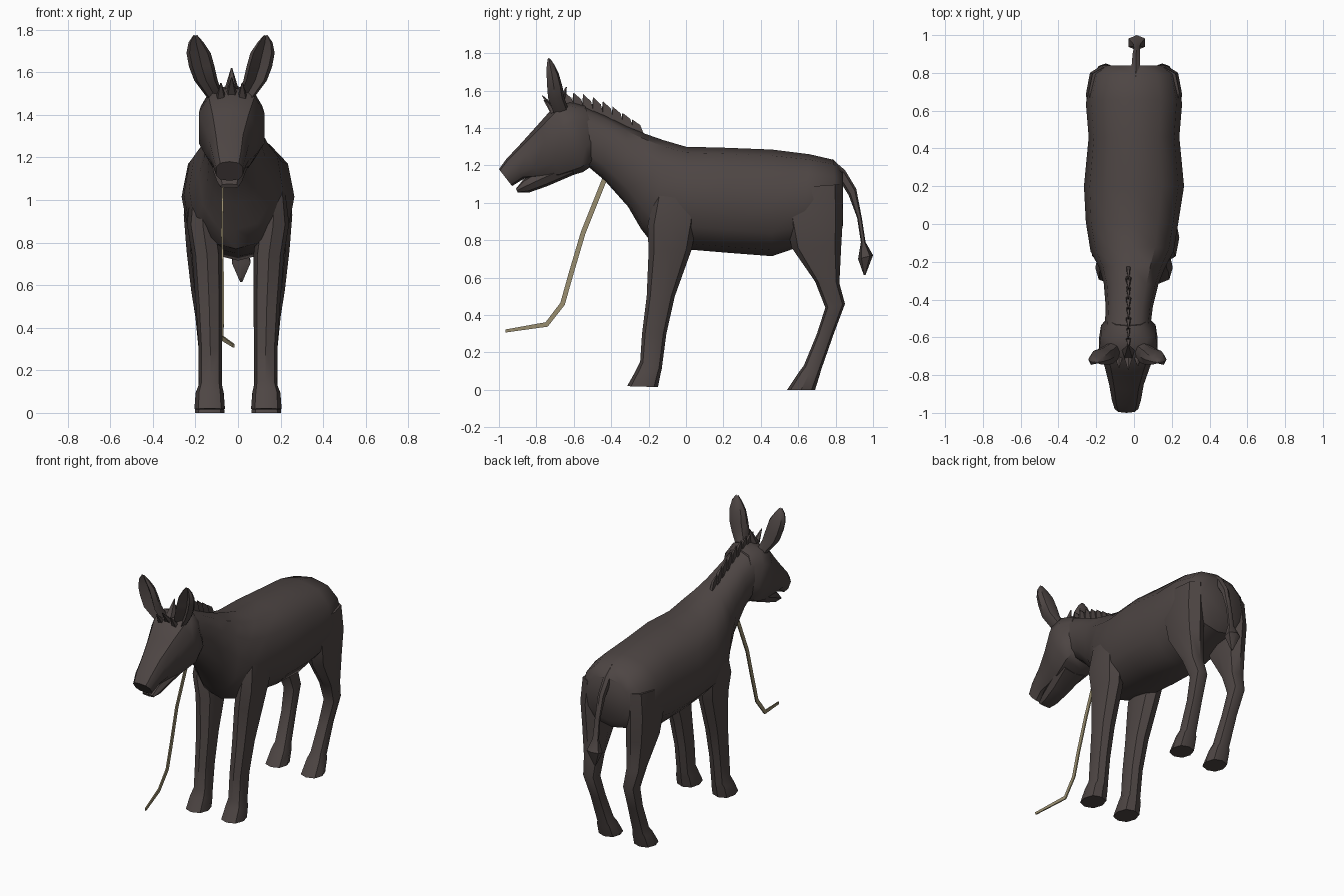
import bpy, bmesh, math
from mathutils import Vector

cube = bpy.data.objects.get("Cube")
if cube:
    bpy.data.objects.remove(cube, do_unlink=True)


def material(name, colour):
    mat = bpy.data.materials.new(name)
    mat.use_nodes = True
    mat.diffuse_color = (*colour, 1)
    mat.node_tree.nodes["Principled BSDF"].inputs["Base Color"].default_value = (*colour, 1)
    return mat


coat = material("dark_brown_coat", (.075, .06, .057))
straw = material("straw_rope", (.32, .27, .16))


def finish(name, bm, mat, angle=40):
    bmesh.ops.recalc_face_normals(bm, faces=bm.faces)
    mesh = bpy.data.meshes.new(name)
    bm.to_mesh(mesh)
    bm.free()
    mesh.materials.append(mat)
    obj = bpy.data.objects.new(name, mesh)
    bpy.context.collection.objects.link(obj)
    bpy.ops.object.select_all(action='DESELECT')
    obj.select_set(True)
    bpy.context.view_layer.objects.active = obj
    bpy.ops.object.shade_smooth_by_angle(angle=math.radians(angle))
    return obj


def skin(bm, loops):
    """Bridge matching vertex loops and cap both ends."""
    n = len(loops[0])
    for a, b in zip(loops, loops[1:]):
        for i in range(n):
            j = (i + 1) % n
            bm.faces.new((a[i], a[j], b[j], b[i]))
    bm.faces.new(loops[0])
    bm.faces.new(loops[-1])


def loft(name, rings, sides=10, power=.85, mat=coat, side=1, dx=0, dent=0):
    """Each ring: first (y, z) point, opposite (y, z) point, centre x, half width."""
    bm = bmesh.new()
    loops = []
    for y1, z1, y2, z2, x, w in rings:
        a, b = Vector((0, y1, z1)), Vector((0, y2, z2))
        mid, half = (a + b) / 2, (a - b) / 2
        loop = []
        for i in range(sides):
            t = math.tau * i / sides
            c, s = math.sin(t), math.cos(t)
            c = math.copysign(abs(c) ** power, c)
            s = math.copysign(abs(s) ** power, s)
            if i == 0:
                s -= dent
            p = mid + half * s
            p.x = dx + side * (x + w * c)
            loop.append(bm.verts.new(p))
        loops.append(loop)
    skin(bm, loops)
    return finish(name, bm, mat)


# Trunk and neck: top point, belly point, centre x, half width
loft("body_and_neck", [
    (.84, 1.17, .84, .88, 0, .16),
    (.79, 1.23, .8, .82, 0, .22),
    (.66, 1.26, .62, .77, 0, .255),
    (.46, 1.285, .46, .715, 0, .24),
    (.2, 1.295, .2, .735, 0, .265),
    (0, 1.3, .02, .75, -.01, .245),
    (-.12, 1.335, -.17, .77, -.01, .22),
    (-.22, 1.37, -.24, .86, -.01, .175),
    (-.32, 1.41, -.31, .98, -.015, .145),
    (-.44, 1.47, -.435, 1.12, -.025, .125),
    (-.58, 1.53, -.53, 1.2, -.035, .12),
], sides=12)

# Head, from the back of the skull to the muzzle
HEAD_X = -.03
loft("head", [
    (-.54, 1.52, -.46, 1.27, 0, .1),
    (-.62, 1.54, -.5, 1.2, 0, .15),
    (-.71, 1.51, -.55, 1.165, 0, .16),
    (-.79, 1.42, -.67, 1.13, -.005, .125),
    (-.88, 1.32, -.78, 1.13, -.01, .095),
    (-.96, 1.235, -.865, 1.13, -.01, .08),
    (-1, 1.18, -.93, 1.09, -.01, .065),
], dx=HEAD_X, power=.75)
loft("lower_jaw", [
    (-.62, 1.25, -.6, 1.15, 0, .1),
    (-.8, 1.17, -.74, 1.09, -.01, .075),
    (-.87, 1.125, -.84, 1.055, -.01, .06),
    (-.91, 1.075, -.9, 1.055, -.01, .045),
], sides=8, dx=HEAD_X)

# Ears: front point, rear point, centre x, half width; the front is hollowed
for side, label in ((1, "left"), (-1, "right")):
    loft(label + "_ear", [
        (-.72, 1.48, -.62, 1.48, .07, .04),
        (-.75, 1.56, -.65, 1.56, .115, .055),
        (-.755, 1.63, -.66, 1.62, .135, .06),
        (-.755, 1.69, -.68, 1.69, .15, .057),
        (-.75, 1.74, -.705, 1.74, .162, .035),
        (-.74, 1.775, -.725, 1.77, .165, .01),
    ], sides=8, side=side, dx=-.035, dent=1.3)

# Front legs: front point, rear point, centre x, half width
front_leg = [
    (-.17, 1.05, .06, 1.05, .17, .05),
    (-.205, .88, .06, .9, .165, .075),
    (-.2, .74, .03, .75, .145, .072),
    (-.21, .5, -.06, .5, .135, .062),
    (-.235, .3, -.105, .3, .13, .055),
    (-.245, .15, -.13, .11, .13, .055),
    (-.27, .1, -.135, .09, .133, .066),
    (-.315, .02, -.15, .015, .133, .072),
]
# Hind legs, with thigh, hock and hoof
hind_leg = [
    (.56, 1.08, .83, 1.1, .16, .08),
    (.53, .92, .84, .94, .17, .085),
    (.565, .76, .83, .77, .165, .077),
    (.69, .58, .82, .57, .16, .06),
    (.745, .44, .85, .46, .15, .05),
    (.7, .3, .79, .3, .14, .045),
    (.63, .13, .72, .1, .133, .05),
    (.6, .09, .715, .08, .133, .062),
    (.54, 0, .69, 0, .133, .07),
]
for side, label in ((1, "left"), (-1, "right")):
    loft(label + "_front_leg", front_leg, sides=8, side=side)
    loft(label + "_hind_leg", hind_leg, sides=8, side=side)

# Tail with a tufted tip
loft("tail", [
    (.78, 1.235, .78, 1.14, .01, .025),
    (.85, 1.175, .82, 1.12, .01, .025),
    (.91, 1.075, .87, 1.04, .012, .022),
    (.94, .92, .915, .92, .015, .018),
    (.96, .79, .935, .79, .015, .022),
    (1, .72, .92, .7, .015, .05),
    (.96, .615, .95, .615, .015, .006),
], sides=6)

# Mane: a row of jagged tufts along the crest of the neck
bm = bmesh.new()
TUFTS = 8
start, end = Vector((-.03, -.24, 1.37)), Vector((-.03, -.66, 1.52))
along = (end - start) / TUFTS
for i in range(TUFTS):
    base = start + along * i
    lift = .045 + .035 * math.sin(math.pi * i / TUFTS)
    width = .026 if i % 2 else .02
    rows = []
    for step, height, w in ((-.3, 0, width), (.1, lift, width * .7), (.9, lift * 1.3, .004), (1.1, 0, width)):
        centre = base + along * step
        rows.append([bm.verts.new(centre + Vector((dx * w, 0, dz))) for dx, dz in
                     ((-1, -.04), (1, -.04), (.5, height), (-.5, height))])
    skin(bm, rows)
finish("mane", bm, coat, 25)

# Forelock: three small locks between the ears
for i, (x, y, z) in enumerate(((-.08, -.76, 1.55), (-.03, -.77, 1.575), (-.03, -.64, 1.62), (.02, -.75, 1.55))):
    bm = bmesh.new()
    bmesh.ops.create_cone(bm, cap_ends=True, segments=5, radius1=.035, radius2=.003, depth=.1)
    for v in bm.verts:
        tip = v.co.z > 0
        v.co += Vector((x, y if tip else -.68, z - .05))
    finish("forelock_" + str(i + 1), bm, coat, 25)

# Lead rope: a flat strip hanging from the throat
path = [Vector(p) for p in ((-.07, -.43, 1.14), (-.075, -.55, .84), (-.07, -.615, .62),
                            (-.07, -.66, .46), (-.072, -.745, .35), (-.02, -.965, .315))]
bm = bmesh.new()
loops = []
for i, p in enumerate(path):
    tangent = path[min(i + 1, len(path) - 1)] - path[max(i - 1, 0)]
    across = Vector((0, -tangent.z, tangent.y)).normalized() * (.008 if i > 4 else .013)
    thick = Vector((.004, 0, 0))
    loops.append([bm.verts.new(p + q) for q in
                  (across + thick, across - thick, -across - thick, -across + thick)])
skin(bm, loops)
finish("lead_rope", bm, straw)
